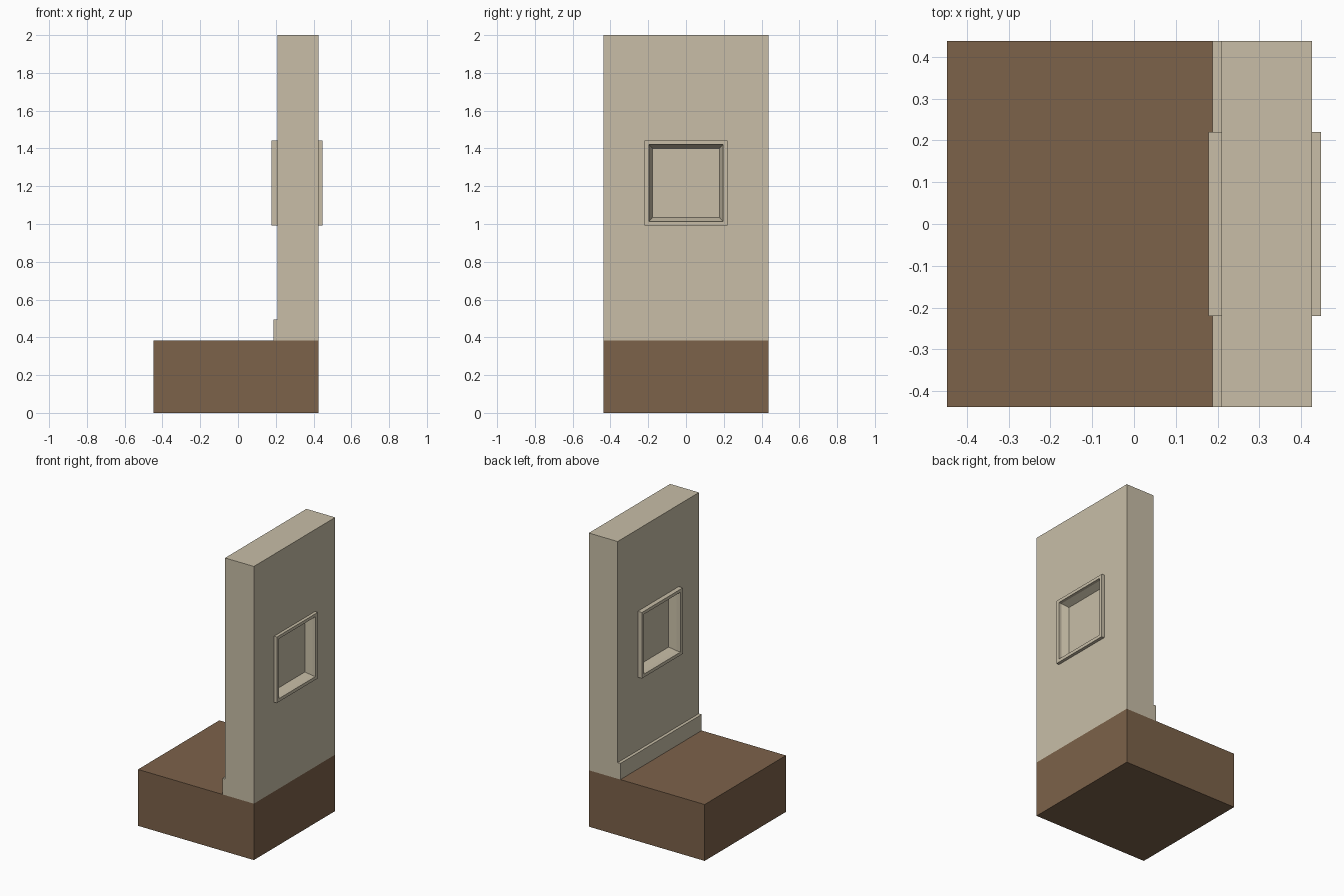
import bpy, bmesh

cube = bpy.data.objects.get("Cube")
if cube:
    bpy.data.objects.remove(cube, do_unlink=True)


def material(name, rgb):
    mat = bpy.data.materials.new(name)
    mat.use_nodes = True
    mat.diffuse_color = (*rgb, 1)
    mat.node_tree.nodes["Principled BSDF"].inputs["Base Color"].default_value = (*rgb, 1)
    return mat


plaster = material("plaster", (0.578, 0.515, 0.386))
earth = material("earth", (0.202, 0.122, 0.068))


def loft(name, loops, mat, caps=True):
    """Bridge upright rectangles, each given as x and (half width, bottom, top)."""
    bm = bmesh.new()
    rings = []
    for x, (half, low, high) in loops:
        corners = [(-half, low), (half, low), (half, high), (-half, high)]
        rings.append([bm.verts.new((x, y, z)) for y, z in corners])
    for a, b in zip(rings, rings[1:]):
        for i in range(4):
            j = (i + 1) % 4
            bm.faces.new((a[i], a[j], b[j], b[i]))
    if caps:
        bm.faces.new(rings[0][::-1])
        bm.faces.new(rings[-1])
    else:
        # Close the ring of loops so the part becomes a hollow frame
        for i in range(4):
            j = (i + 1) % 4
            bm.faces.new((rings[-1][i], rings[-1][j], rings[0][j], rings[0][i]))
    bmesh.ops.recalc_face_normals(bm, faces=bm.faces)
    mesh = bpy.data.meshes.new(name)
    bm.to_mesh(mesh)
    bm.free()
    mesh.materials.append(mat)
    obj = bpy.data.objects.new(name, mesh)
    bpy.context.collection.objects.link(obj)
    return obj


# Main sizes
DEPTH = 0.4375
FLOOR = 0.384
INNER, OUTER = 0.209, 0.426
wall_edge = (DEPTH, FLOOR, 2.0)
opening = (0.196, 1.014, 1.421)
pane = (0.178, 1.034, 1.401)
trim = (0.22, 0.992, 1.442)

# Ground block
ground = (DEPTH, 0, FLOOR)
loft("ground_block", [(-0.447, ground), (OUTER, ground)], earth)

# Wall with a tapered window recess on both sides
loft("wall", [(0.255, pane), (INNER, opening), (INNER, wall_edge),
              (OUTER, wall_edge), (OUTER, opening), (0.38, pane)], plaster)

# Raised window frames
for name, face, front in (("inner_window_frame", INNER, 0.178),
                          ("outer_window_frame", OUTER, 0.447)):
    loft(name, [(face, trim), (front, trim), (front, opening), (face, opening)],
         plaster, caps=False)

# Skirting board along the inner foot of the wall
skirting = (DEPTH, FLOOR, 0.494)
loft("skirting_board", [(0.188, skirting), (INNER, skirting)], plaster)
